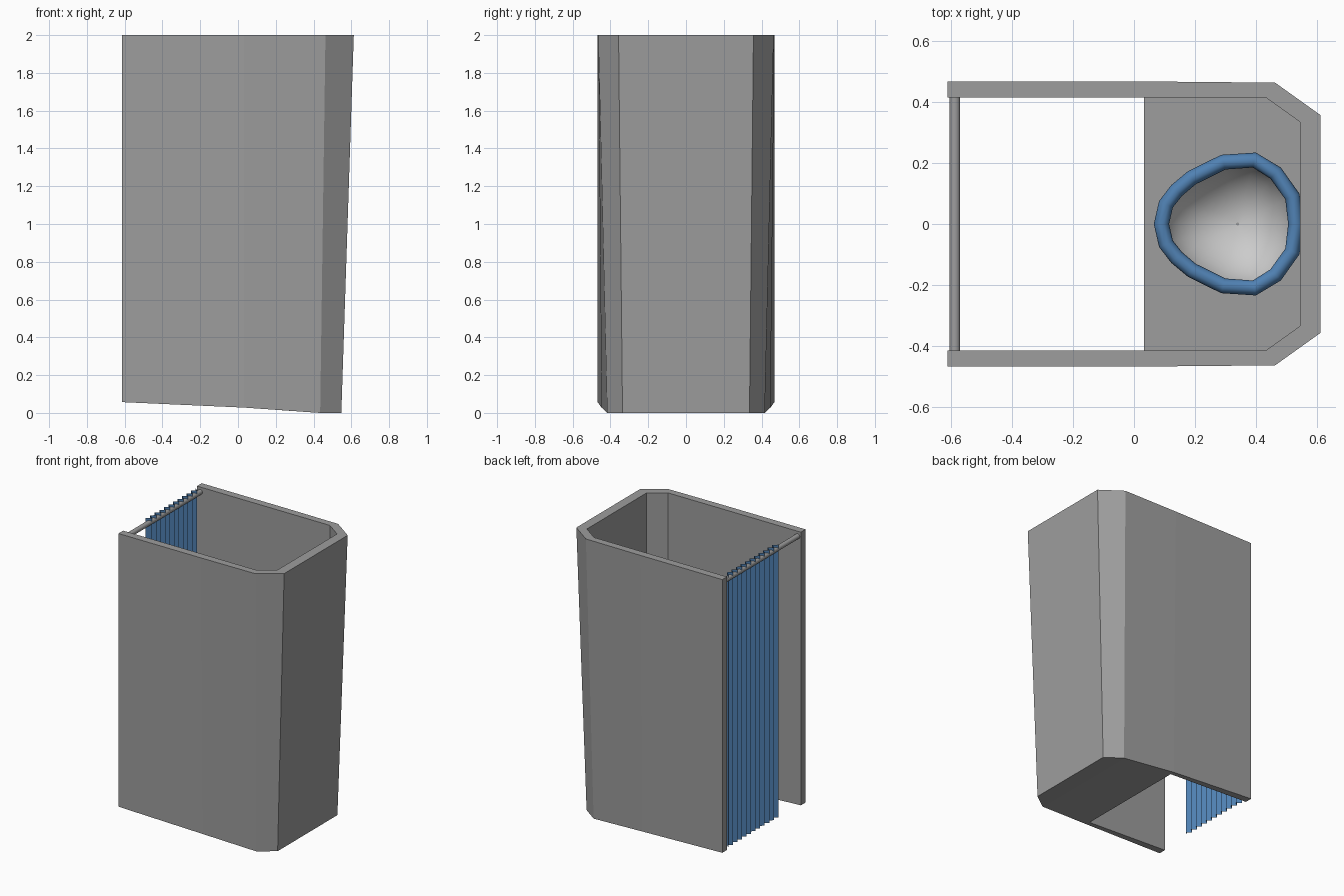
import bpy, bmesh, math
from mathutils import Vector

if "Cube" in bpy.data.objects:
    bpy.data.objects.remove(bpy.data.objects["Cube"])


def material(name, rgb):
    m = bpy.data.materials.new(name)
    m.diffuse_color = (*rgb, 1)
    m.use_nodes = True
    m.node_tree.nodes["Principled BSDF"].inputs["Base Color"].default_value = m.diffuse_color
    return m


def make(name, verts, faces, mat=None, smooth=False):
    me = bpy.data.meshes.new(name)
    me.from_pydata(verts, [], faces)
    bm = bmesh.new()
    bm.from_mesh(me)
    bmesh.ops.recalc_face_normals(bm, faces=bm.faces)
    for f in bm.faces:
        f.smooth = smooth
    bm.to_mesh(me)
    bm.free()
    ob = bpy.data.objects.new(name, me)
    bpy.context.collection.objects.link(ob)
    if mat:
        me.materials.append(mat)
    return ob


def loft(rings, wrap):
    """Quads between consecutive rings; wrap also joins last ring to first."""
    n, m = len(rings[0]), len(rings)
    verts = [p for r in rings for p in r]
    faces = []
    for i in range(m if wrap else m - 1):
        k = (i + 1) % m
        for j in range(n):
            l = (j + 1) % n
            faces.append((i * n + j, i * n + l, k * n + l, k * n + j))
    return verts, faces


blue = material("blue", (0.08, 0.22, 0.45))
white = material("white", (0.8, 0.8, 0.8))
grey = material("dark_grey", (0.34, 0.34, 0.34))

# Walls: vertical inside, outside flaring towards the top
# station: inner xy, outer top xy, outer bottom xy, bottom z
half = [
    ((-0.613, 0.415), (-0.613, 0.468), (-0.613, 0.468), 0.057),
    ((0.033, 0.415), (0.033, 0.468), (0.033, 0.447), 0.028),
    ((0.433, 0.415), (0.463, 0.464), (0.435, 0.417), 0.0),
    ((0.545, 0.335), (0.613, 0.357), (0.547, 0.336), 0.0),
]


def section(st, s):
    (ix, iy), (tx, ty), (bx, by), z = st
    return [(ix, iy * s, z), (ix, iy * s, 2), (tx, ty * s, 2), (bx, by * s, z)]


rings = [section(st, 1) for st in half] + [section(st, -1) for st in reversed(half)]
v, f = loft(rings, False)
last = len(v)
f += [(0, 1, 2, 3), (last - 1, last - 2, last - 3, last - 4)]
make("walls", v, f, grey)

# Bench with underside following the wall bottoms
TOP = 0.42
plan = [(st[0][0], st[0][1], st[3]) for st in half[1:]]
full = plan + [(x, -y, z) for x, y, z in reversed(plan)]
bv = list(full) + [(x, y, TOP) for x, y, z in full]
bf = [(i, (i + 1) % 6, (i + 1) % 6 + 6, i + 6) for i in range(6)]
bf += [(0, 1, 4, 5), (1, 2, 3, 4), tuple(range(6, 12))]
bench = make("bench", bv, bf, grey)

# Egg-shaped centre line shared by seat and bowl
egg_half = [(0.09, 0), (0.105, 0.065), (0.14, 0.11), (0.19, 0.152), (0.293, 0.203),
            (0.395, 0.21), (0.465, 0.167), (0.52, 0.09), (0.531, 0)]
egg = egg_half + [(x, -y) for x, y in reversed(egg_half[1:-1])]
C = Vector((0.34, 0.0))

# Seat: round tube swept around the egg
tube = []
n = len(egg)
for i in range(n):
    p = Vector(egg[i])
    t = (Vector(egg[(i + 1) % n]) - Vector(egg[i - 1])).normalized()
    out = Vector((t.y, -t.x))
    if out.dot(p - C) < 0:
        out = -out
    ring = []
    for k in range(10):
        a = math.tau * k / 10
        q = p + out * 0.025 * math.cos(a)
        ring.append((q.x, q.y, TOP + 0.02 + 0.025 * math.sin(a)))
    tube.append(ring)
make("seat", *loft(tube, True), blue, smooth=True)


# Bowl: shrinking egg rings down to a rounded base
def bowl_shape(top, scale):
    out = []
    levels = 10
    for i in range(levels):
        a = 0.985 * math.pi / 2 * i / (levels - 1)
        s, z = scale * math.cos(a), TOP - 0.22 * math.sin(a)
        out.append([(C.x + (x - C.x) * s, y * s, z) for x, y in egg])
    if top:
        out.insert(0, [(x, y, TOP + 0.1) for x, y, z in out[0]])
    vv, ff = loft(out, False)
    m = len(vv)
    ff.append(tuple(range(m - n, m)))
    if top:
        ff.append(tuple(range(n - 1, -1, -1)))
    return vv, ff


bowl = make("bowl", *bowl_shape(False, 0.985), white, smooth=True)
bowl.data.flip_normals()
cutter = make("bowl_cutter", *bowl_shape(True, 0.99), grey)
cutter.hide_render = True
cutter.hide_viewport = True
mod = bench.modifiers.new("hole", 'BOOLEAN')
mod.operation = 'DIFFERENCE'
mod.solver = 'EXACT'
mod.object = cutter

# Curtain rod
bpy.ops.mesh.primitive_cylinder_add(vertices=20, radius=0.0175, depth=0.84,
                                    location=(-0.588, 0, 1.965),
                                    rotation=(math.pi / 2, 0, 0))
rod = bpy.context.object
rod.name = "curtain_rod"
rod.data.materials.append(grey)
bpy.ops.object.shade_smooth_by_angle()

# Pleated curtain, drawn to one side
pleats, y0, y1 = 11, 0.385, -0.175
step = (y0 - y1) / pleats
pts = [(-0.604 if i % 2 == 0 else -0.573, y0 - i * step / 2)
       for i in range(2 * pleats + 1)]
cv = [(x, y, z) for x, y in pts for z in (0.06, 2.0)]
cf = [(2 * i, 2 * i + 2, 2 * i + 3, 2 * i + 1) for i in range(len(pts) - 1)]
make("curtain", cv, cf, blue)
